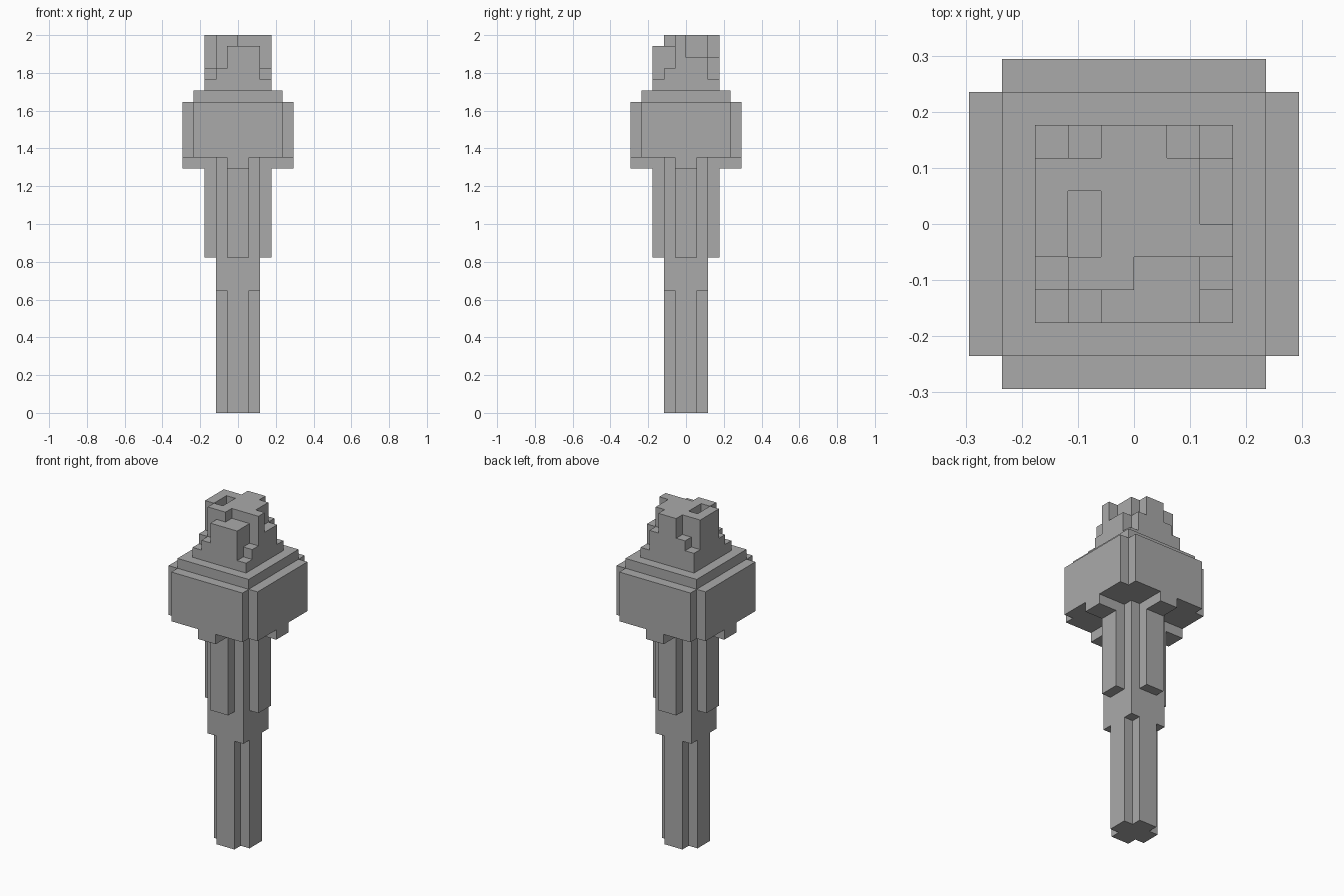
import bpy, bmesh
from math import radians
from mathutils import Vector

cube = bpy.data.objects.get("Cube")
if cube:
    bpy.data.objects.remove(cube, do_unlink=True)

U = 2 / 34  # one block

stone = bpy.data.materials.new("plain_grey")
stone.use_nodes = True
GREY = (0.4, 0.4, 0.4, 1)
stone.diffuse_color = GREY
stone.node_tree.nodes["Principled BSDF"].inputs["Base Color"].default_value = GREY


def box(x0, x1, y0, y1, z0, z1):
    """Set of block cells filling a box."""
    return {(x, y, z) for x in range(x0, x1) for y in range(y0, y1) for z in range(z0, z1)}


def centred(wx, wy, z0, z1):
    """Box centred on the vertical axis, given by half widths."""
    return box(-wx, wx, -wy, wy, z0, z1)


def cross(long, short, z0, z1):
    return centred(long, short, z0, z1) | centred(short, long, z0, z1)


def build(name, cells):
    """Skin the outside of a set of cells and merge the flat faces."""
    bm = bmesh.new()
    cache = {}

    def vert(p):
        key = tuple(round(c) for c in p)
        if key not in cache:
            cache[key] = bm.verts.new(Vector(key) * U)
        return cache[key]

    for cell in sorted(cells):
        for axis in range(3):
            for side in (0, 1):
                step = Vector((0, 0, 0))
                step[axis] = 2 * side - 1
                if tuple(int(a + b) for a, b in zip(cell, step)) in cells:
                    continue
                a, b = Vector((0, 0, 0)), Vector((0, 0, 0))
                a[(axis + 1) % 3] = b[(axis + 2) % 3] = 1
                p = Vector(cell)
                p[axis] += side
                loop = [p, p + a, p + a + b, p + b]
                if not side:
                    loop.reverse()
                bm.faces.new([vert(q) for q in loop])
    bmesh.ops.dissolve_limit(bm, angle_limit=radians(1), verts=bm.verts[:], edges=bm.edges[:])
    mesh = bpy.data.meshes.new(name)
    bm.to_mesh(mesh)
    bm.free()
    mesh.materials.append(stone)
    obj = bpy.data.objects.new(name, mesh)
    bpy.context.collection.objects.link(obj)


# Shaft: notched grip below, square core above
build("shaft", cross(2, 1, 0, 11) | centred(2, 2, 11, 23))

# Ribs on the four sides of the core
build("ribs", cross(3, 1, 14, 22) - centred(2, 2, 14, 22))

# Bowl: support arms, notched drum and upper plate
build("bowl", cross(5, 1, 22, 23) - centred(2, 2, 22, 23)
      | cross(5, 4, 23, 28) | centred(4, 4, 28, 29))

# Flame: column heights, front row first, each row running along x
HEIGHTS = ["124441",
           "255442",
           "545555",
           "545553",
           "555553",
           "235531"]
HEIGHTS[0] = "124441"
flame = set()
for j, row in enumerate(HEIGHTS):
    for i, h in enumerate(row):
        flame |= box(i - 3, i - 2, j - 3, j - 2, 29, 29 + int(h))
build("flame", flame)
